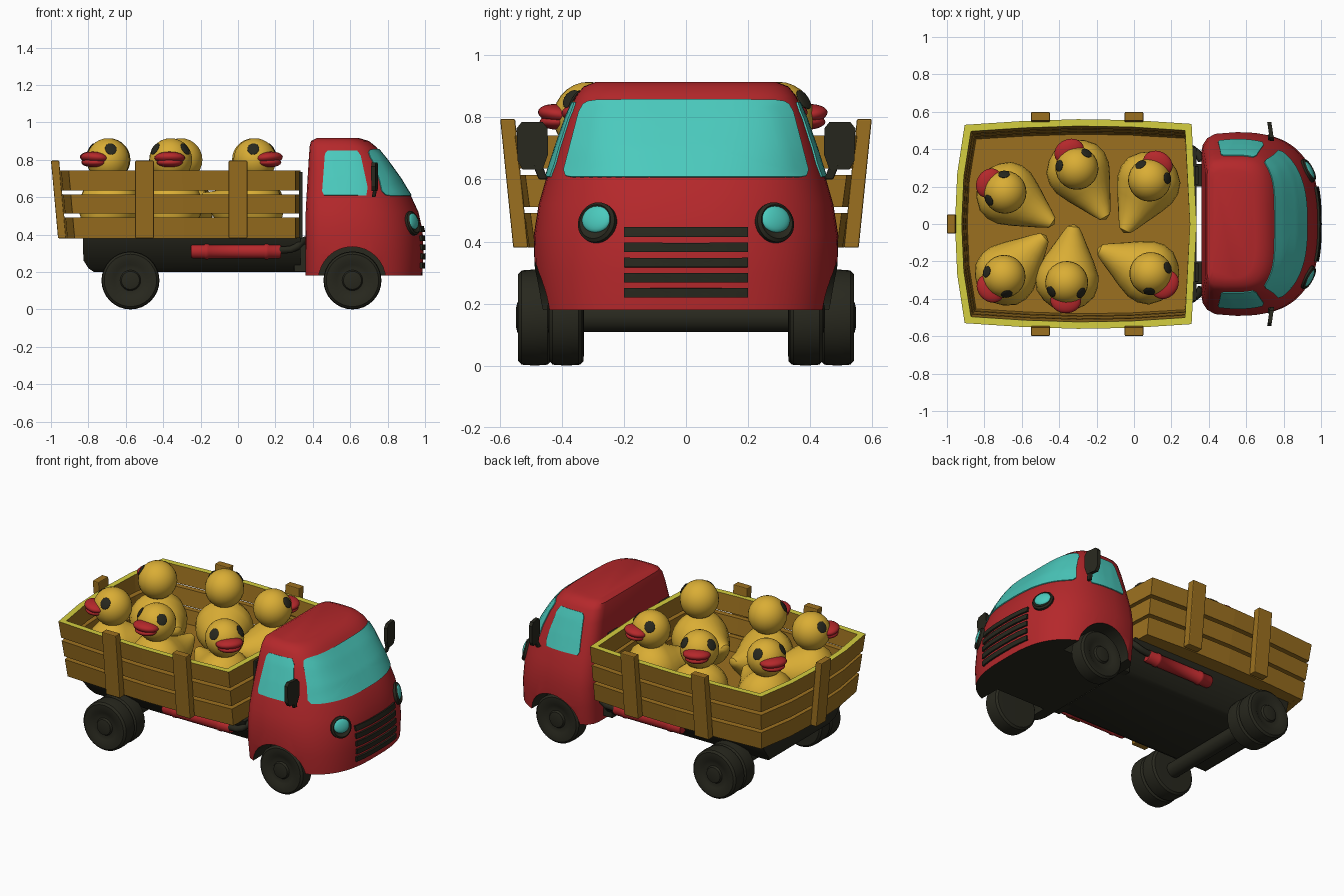
import bpy, bmesh
from math import sin, cos, pi, radians, ceil
from mathutils import Vector, Matrix
from mathutils.bvhtree import BVHTree

if "Cube" in bpy.data.objects:
    bpy.data.objects.remove(bpy.data.objects["Cube"])


def material(name, r, g, b):
    m = bpy.data.materials.new(name)
    m.use_nodes = True
    m.diffuse_color = (r, g, b, 1)
    m.node_tree.nodes["Principled BSDF"].inputs["Base Color"].default_value = (r, g, b, 1)
    return m


RED = material("red paint", .46, .021, .024)
DARK = material("dark rubber", .021, .021, .013)
GLASS = material("turquoise glass", .07, .59, .51)
WOOD = material("brown wood", .33, .163, .014)
RIM = material("pale yellow edge", .66, .62, .05)
DUCK = material("duck yellow", .7, .42, .035)


def smooth_shade(ob):
    bpy.ops.object.select_all(action='DESELECT')
    ob.select_set(True)
    bpy.context.view_layer.objects.active = ob
    bpy.ops.object.shade_smooth_by_angle(angle=radians(40))


def finish(bm, name, mats, smooth=True):
    bmesh.ops.remove_doubles(bm, verts=bm.verts, dist=1e-5)
    bmesh.ops.recalc_face_normals(bm, faces=bm.faces)
    me = bpy.data.meshes.new(name)
    bm.to_mesh(me)
    bm.free()
    ob = bpy.data.objects.new(name, me)
    bpy.context.collection.objects.link(ob)
    for m in mats:
        me.materials.append(m)
    if smooth:
        smooth_shade(ob)
    return ob


def loft(name, rings, mats, wrap=False, smooth=True):
    """Skin closed rings; wrap joins last ring to first, otherwise cap both ends."""
    bm = bmesh.new()
    vs = [[bm.verts.new(p) for p in ring] for ring in rings]
    n = len(rings[0])
    for a, b in zip(vs, vs[1:] + (vs[:1] if wrap else [])):
        for j in range(n):
            k = (j + 1) % n
            bm.faces.new((a[j], a[k], b[k], b[j]))
    if not wrap:
        bm.faces.new(vs[0])
        bm.faces.new(vs[-1])
    return finish(bm, name, mats, smooth)


def lathe(name, profile, mats, loc, axis, flip=1, n=32):
    """Profile of (distance along axis, radius)."""
    rings = []
    for d, r in profile:
        ring = []
        for i in range(n):
            a, b = r * cos(2 * pi * i / n), r * sin(2 * pi * i / n)
            p = (d * flip, a, b) if axis == 'x' else (a, d * flip, b)
            ring.append(Vector(loc) + Vector(p))
        rings.append(ring)
    return loft(name, rings, mats)


def box(name, lo, hi, mat, lean=(0, 0)):
    """Bevelled box whose top is shifted sideways by lean."""
    rings = []
    for z, dx, dy in ((lo[2], 0, 0), (hi[2], *lean)):
        rings.append([(x + dx, y + dy, z) for x, y in
                      ((lo[0], lo[1]), (hi[0], lo[1]), (hi[0], hi[1]), (lo[0], hi[1]))])
    mod = loft(name, rings, [mat], smooth=False).modifiers.new("bevel", 'BEVEL')
    mod.width, mod.segments = .005, 2


def ball(name, matrix, mat):
    bm = bmesh.new()
    bmesh.ops.create_uvsphere(bm, u_segments=24, v_segments=14, radius=1, matrix=matrix)
    finish(bm, name, [mat])


# Cab: rings of height, half width, back, front, squareness
def cab_ring(z, w, back, front, e):
    half = [(0, .78), (.012, .86), (.05, .935), (.12, .982)]
    for i in range(19):
        t = i / 18 * pi / 2
        half.append((.3 + .7 * sin(t) ** (2 / e), abs(cos(t)) ** (2 / e)))
    half[-1] = (1, 0)
    full = half + [(u, -v) for u, v in reversed(half[:-1])]
    return [(back + u * (front - back), v * w, z) for u, v in full]


cab = loft("cab", [cab_ring(*r) for r in (
    (.18, .472, .362, .985, 2.85), (.3, .488, .36, .992, 2.7), (.42, .491, .36, .987, 2.55),
    (.52, .475, .362, .965, 2.5), (.6, .452, .366, .928, 2.6), (.7, .42, .372, .867, 3),
    (.8, .385, .378, .795, 3.6), (.87, .355, .383, .738, 4), (.9, .33, .39, .7, 4),
    (.915, .29, .42, .65, 4))], [RED, DARK])
for f in cab.data.polygons:
    f.material_index = int(f.normal.z < -.5)
surface = BVHTree.FromPolygons([v.co for v in cab.data.vertices],
                               [list(p.vertices) for p in cab.data.polygons])


def project(u, z, axis, side):
    if axis == 'x':
        hit = surface.ray_cast(Vector((3, u, z)), Vector((-1, 0, 0)))
    else:
        hit = surface.ray_cast(Vector((u, 3 * side, z)), Vector((0, -side, 0)))
    return hit[0], hit[1] if hit[1].dot(hit[0] - Vector((.6, 0, .5))) > 0 else -hit[1]


def plate(name, outline, mat, axis='x', side=1, off=.006):
    """Thin sheet with the given outline, laid onto the cab surface."""
    pts = []
    for a, b in zip(outline, outline[1:] + outline[:1]):
        a, b = Vector(a), Vector(b)
        n = ceil((b - a).length / .03)
        pts += [a.lerp(b, i / n) for i in range(n)]
    mid = sum(pts, Vector((0, 0))) / len(pts)
    rings = []
    for k, h in [(1, -.008)] + [(1 - i / 9, off) for i in range(10)]:
        ring = []
        for p in pts:
            q = mid + (p - mid) * k
            co, no = project(q.x, q.y, axis, side)
            ring.append(co + no * h)
        rings.append(ring)
    loft(name, rings, [mat])


# Windows
edge = [(.365, .607), (.385, .611), (.391, .63), (.343, .815), (.33, .84), (.315, .85), (.28, .855)]
plate("windshield", edge + [(-y, z) for y, z in reversed(edge)], GLASS)
pane = [(.46, .61), (.685, .608), (.692, .65), (.655, .82), (.635, .848), (.48, .848), (.465, .83), (.45, .63)]
for s, tag in ((1, "left"), (-1, "right")):
    plate("side_window_" + tag, pane, GLASS, 'y', s)

# Grille bars
for i in range(5):
    z = .235 + i * .0485
    plate(f"grille_bar_{i}", [(-.198, z - .015), (.198, z - .015), (.198, z + .015), (-.198, z + .015)],
          DARK, off=.012)

# Wheel arches cut out of the cab
for s in (1, -1):
    cutter = lathe("arch_cutter", [(.3, 0), (.3, .18), (.6, .18), (.6, 0)], [RED, DARK], (.61, 0, .155), 'y', s)
    for f in cutter.data.polygons:
        f.material_index = 1
    cutter.hide_render = True
    mod = cab.modifiers.new("arch", 'BOOLEAN')
    mod.operation, mod.object, mod.solver = 'DIFFERENCE', cutter, 'EXACT'
    bpy.context.view_layer.objects.active = cab
    bpy.ops.object.modifier_apply(modifier=mod.name)
    bpy.data.objects.remove(cutter)
smooth_shade(cab)

TYRE = [(-.054, 0), (-.054, .1), (-.053, .14), (-.042, .152), (0, .155), (.042, .152), (.053, .14),
        (.054, .1), (.044, .085), (.044, .055), (.056, .048), (.06, .03), (.06, 0)]
MIRROR = [(.445, .68), (.446, .765), (.462, .785), (.53, .785), (.546, .765), (.543, .66), (.527, .633), (.462, .633)]
for s, tag in ((1, "left"), (-1, "right")):
    # Wheels: single in front, double at the back
    for part, x, y in (("front", .612, .388), ("rear_inner", -.575, .383), ("rear_outer", -.575, .488)):
        lathe(f"{part}_wheel_{tag}", TYRE, [DARK], (x, s * y, .155), 'y', s)

    # Headlights facing along the bodywork
    co, no = project(s * .285, .46, 'x', 1)
    place = Matrix.Translation(co) @ no.to_track_quat('X', 'Z').to_matrix().to_4x4()
    ring = lathe("headlight_ring_" + tag, [(-.05, .05), (-.02, .066), (.01, .066), (.018, .056), (.01, .045), (.01, 0)],
                 [DARK], (0, 0, 0), 'x')
    ring.matrix_world = place
    ball("headlight_lens_" + tag, place @ Matrix.Translation((.01, 0, .01))
         @ Matrix.Diagonal((.017, .052, .044, 1)), GLASS)

    # Wing mirrors, turned slightly
    loft("mirror_" + tag, [[(x - .15 * (y - .44), s * y, z) for y, z in MIRROR] for x in (.728, .75)],
         [DARK], smooth=False)
    box("mirror_arm_" + tag, (.715, s * .46 - .015, .6), (.735, s * .46 + .015, .65), DARK, (.01, s * .02))

    # Side tanks with end bands and a bent pipe
    tank = [(-.25, 0), (-.25, .033), (-.24, .038), (-.18, .038), (-.175, .042), (-.16, .042), (-.155, .038),
            (.14, .038), (.145, .042), (.16, .042), (.165, .038), (.22, .038), (.23, .033), (.23, 0)]
    lathe("side_tank_" + tag, tank, [RED], (0, s * .385, .31), 'x')
    cu = bpy.data.curves.new("pipe_" + tag, 'CURVE')
    cu.dimensions, cu.bevel_depth, cu.bevel_resolution = '3D', .02, 3
    sp = cu.splines.new('POLY')
    path = [(.2, .4, .315), (.28, .405, .32), (.315, .4, .335), (.34, .38, .36), (.36, .34, .37)]
    sp.points.add(len(path) - 1)
    for p, (x, y, z) in zip(sp.points, path):
        p.co = (x, s * y, z, 1)
    cu.materials.append(DARK)
    bpy.context.collection.objects.link(bpy.data.objects.new("pipe_" + tag, cu))

    # Side posts of the bed, dark struts on its front, rails to the cab
    for i, x in enumerate((-.5, 0)):
        box(f"side_post_{tag}_{i}", (x - .05, s * .533 - .024, .38), (x + .05, s * .533 + .024, .795),
            WOOD, (0, s * .042))
    box("front_strut_" + tag, (.325, s * .26 - .05, .36), (.345, s * .26 + .05, .735), DARK)
    box("cab_rail_" + tag, (.3, s * .26 - .06, .2), (.4, s * .26 + .06, .385), DARK)

# Chassis narrowing downwards, and rear axle
loft("chassis", [[(back, -w, z), (.335, -w, z), (.335, w, z), (back, w, z)] for z, w, back in
                 ((.385, .41, -.83), (.33, .395, -.83), (.26, .34, -.825), (.22, .305, -.8), (.2, .27, -.77))], [DARK])
lathe("rear_axle", [(-.4, 0), (-.4, .047), (.4, .047), (.4, 0)], [DARK], (-.575, 0, .155), 'y')

# Bed: bowed plan, leaning outwards
half_plan = [(.335, 0), (.308, .535), (0, .555), (-.3, .56), (-.6, .55), (-.905, .53), (-.945, .27), (-.957, 0)]
plan = half_plan + [(x, -y) for x, y in reversed(half_plan[1:-1])]


def bed_loop(z, inset):
    k = (.74 - z) / .36
    loop = []
    for x, y in plan:
        y *= (1 - .09 * k) * (1 - inset / .55)
        x *= 1 - .035 * k if x < 0 else 1
        loop.append(((x + .315) * (1 - inset / .64) - .315, y, z))
    return loop


for name, z0, z1 in (("lower", .38, .492), ("middle", .512, .614), ("upper", .635, .742)):
    ob = loft(name + "_planks", [bed_loop(z0, 0), bed_loop(z1, 0), bed_loop(z1, .036), bed_loop(z0, .036)],
              [WOOD, RIM], wrap=True, smooth=False)
    for f in ob.data.polygons:
        f.material_index = int(name == "upper" and f.normal.z > .9)
loft("bed_floor", [bed_loop(.381, .01), bed_loop(.405, .01)], [WOOD], smooth=False)
box("rear_post", (-.962, -.05, .38), (-.918, .05, .795), WOOD, (-.038, 0))

# Toy ducks: body sections of forward offset, half width, bottom, top
BODY = [(.15, 0, .53, .53), (.14, .06, .47, .6), (.11, .11, .43, .66), (.06, .155, .41, .7), (0, .17, .4, .72),
        (-.06, .163, .4, .7), (-.13, .13, .42, .665), (-.2, .09, .46, .64), (-.26, .057, .52, .63),
        (-.3, .032, .57, .625), (-.315, 0, .6, .6)]
for i, (x, y, turn, look) in enumerate(((-.69, .17, 147, 150), (-.305, .298, 120, 115), (.083, .235, 64, 63),
                                        (-.695, -.28, 224, 222), (-.36, -.313, 263, 267), (.09, -.265, 335, 322))):
    spot = Matrix.Translation((x, y, 0))
    place = spot @ Matrix.Rotation(radians(turn), 4, 'Z')
    rings = []
    for fx, w, lo, hi in BODY:
        ring = [(fx, w * cos(a * pi / 12), (lo + hi) / 2 + (hi - lo) / 2 * sin(a * pi / 12)) for a in range(24)]
        rings.append([place @ Vector(p) for p in ring])
    loft(f"duck_body_{i}", rings, [DUCK])
    head = spot @ Matrix.Rotation(radians(look), 4, 'Z') @ Matrix.Translation((0, 0, .8))
    ball(f"duck_head_{i}", head @ Matrix.Scale(.115, 4), DUCK)
    for lip, z, tilt, length, w, h in (("upper", .01, -8, .068, .082, .032), ("lower", -.014, 0, .062, .07, .026)):
        ball(f"{lip}_bill_{i}", head @ Matrix.Translation((.097, 0, z)) @ Matrix.Rotation(radians(tilt), 4, 'Y')
             @ Matrix.Diagonal((length, w, h, 1)), RED)
    for s in (1, -1):
        a, up = radians(57 * s), radians(31)
        d = Vector((cos(a) * cos(up), sin(a) * cos(up), sin(up)))
        ball(f"duck_eye_{i}", head @ Matrix.Translation(d * .112) @ d.to_track_quat('X', 'Z').to_matrix().to_4x4()
             @ Matrix.Diagonal((.008, .031, .035, 1)), DARK)
